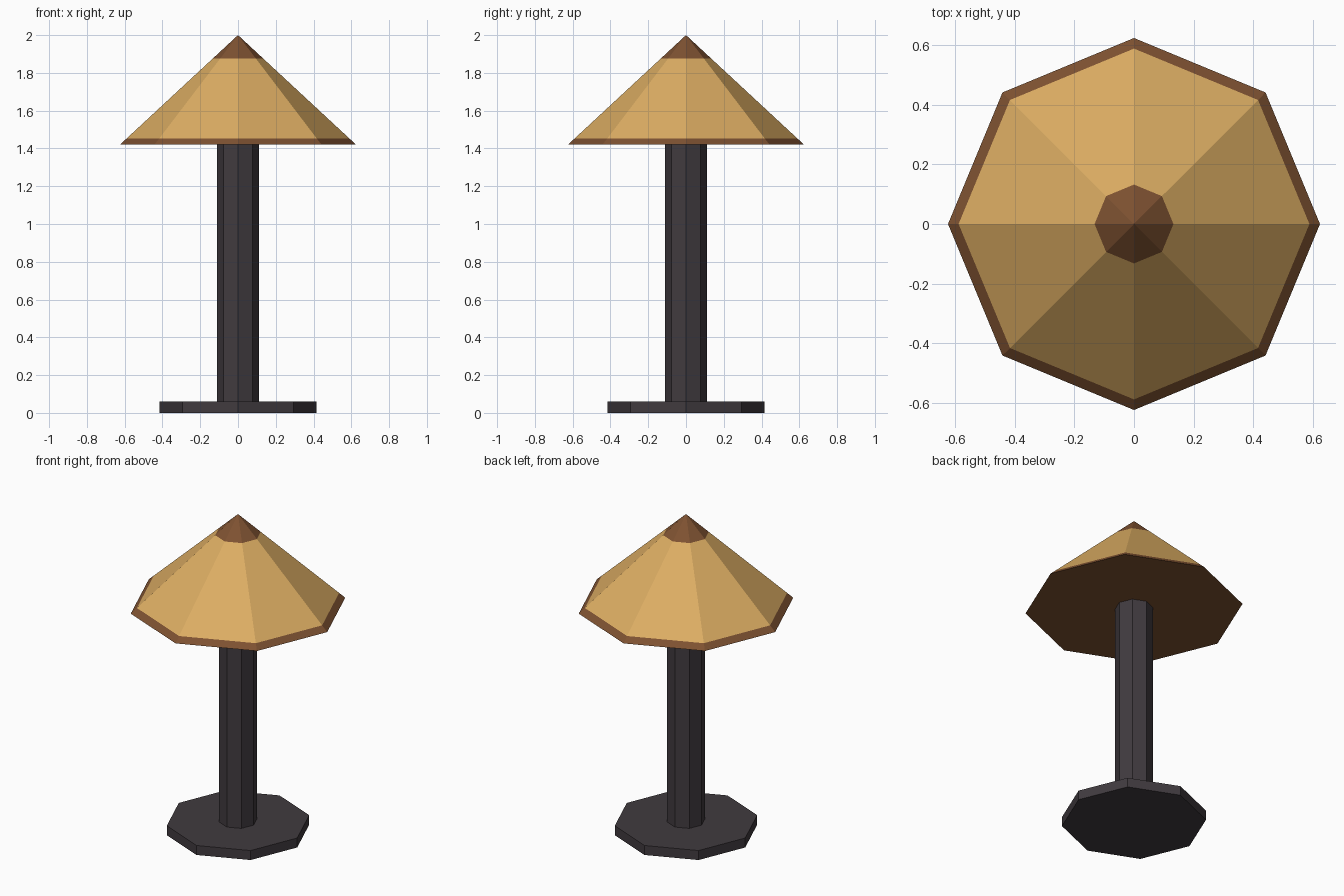
import bpy, bmesh, math

if "Cube" in bpy.data.objects:
    bpy.data.objects.remove(bpy.data.objects["Cube"])

def material(name, rgb):
    m = bpy.data.materials.new(name)
    m.diffuse_color = (*rgb, 1)
    m.use_nodes = True
    m.node_tree.nodes["Principled BSDF"].inputs["Base Color"].default_value = m.diffuse_color
    return m

GREY = material("dark grey", (0.052, 0.043, 0.050))
TAN = material("golden tan", (0.72, 0.42, 0.125))
BROWN = material("brown", (0.21, 0.084, 0.031))

def octagon_stack(name, profile, mats, band_mats):
    """Eight-sided solid through (radius, z) rings; band_mats colours each band."""
    bm = bmesh.new()
    rings = []
    for r, z in profile:
        if r == 0:
            rings.append([bm.verts.new((0, 0, z))] * 8)
        else:
            rings.append([bm.verts.new((r * math.cos(i * math.pi / 4),
                                        r * math.sin(i * math.pi / 4), z)) for i in range(8)])
    for lo, hi, mi in zip(rings, rings[1:], band_mats):
        for i in range(8):
            j = (i + 1) % 8
            quad = list(dict.fromkeys((lo[i], lo[j], hi[j], hi[i])))
            bm.faces.new(quad).material_index = mi
    # close the flat ends
    bm.faces.new(rings[0][::-1]).material_index = band_mats[0]
    if profile[-1][0] > 0:
        bm.faces.new(rings[-1]).material_index = band_mats[-1]
    bmesh.ops.recalc_face_normals(bm, faces=bm.faces)
    me = bpy.data.meshes.new(name)
    bm.to_mesh(me)
    bm.free()
    for m in mats:
        me.materials.append(m)
    ob = bpy.data.objects.new(name, me)
    bpy.context.collection.objects.link(ob)
    return ob

# foot plate and post
octagon_stack("base", [(0.415, 0), (0.415, 0.06)], [GREY], [0])
octagon_stack("post", [(0.11, 0.06), (0.11, 1.42)], [GREY], [0])

# conical shade: brown rim, tan body, brown tip, all on one slope
R, Z0, Z1 = 0.625, 1.42, 2.0
cone = [(R * (Z1 - z) / (Z1 - Z0), z) for z in (Z0, 1.453, 1.877)] + [(0, Z1)]
octagon_stack("shade", cone, [BROWN, TAN], [0, 1, 0])
